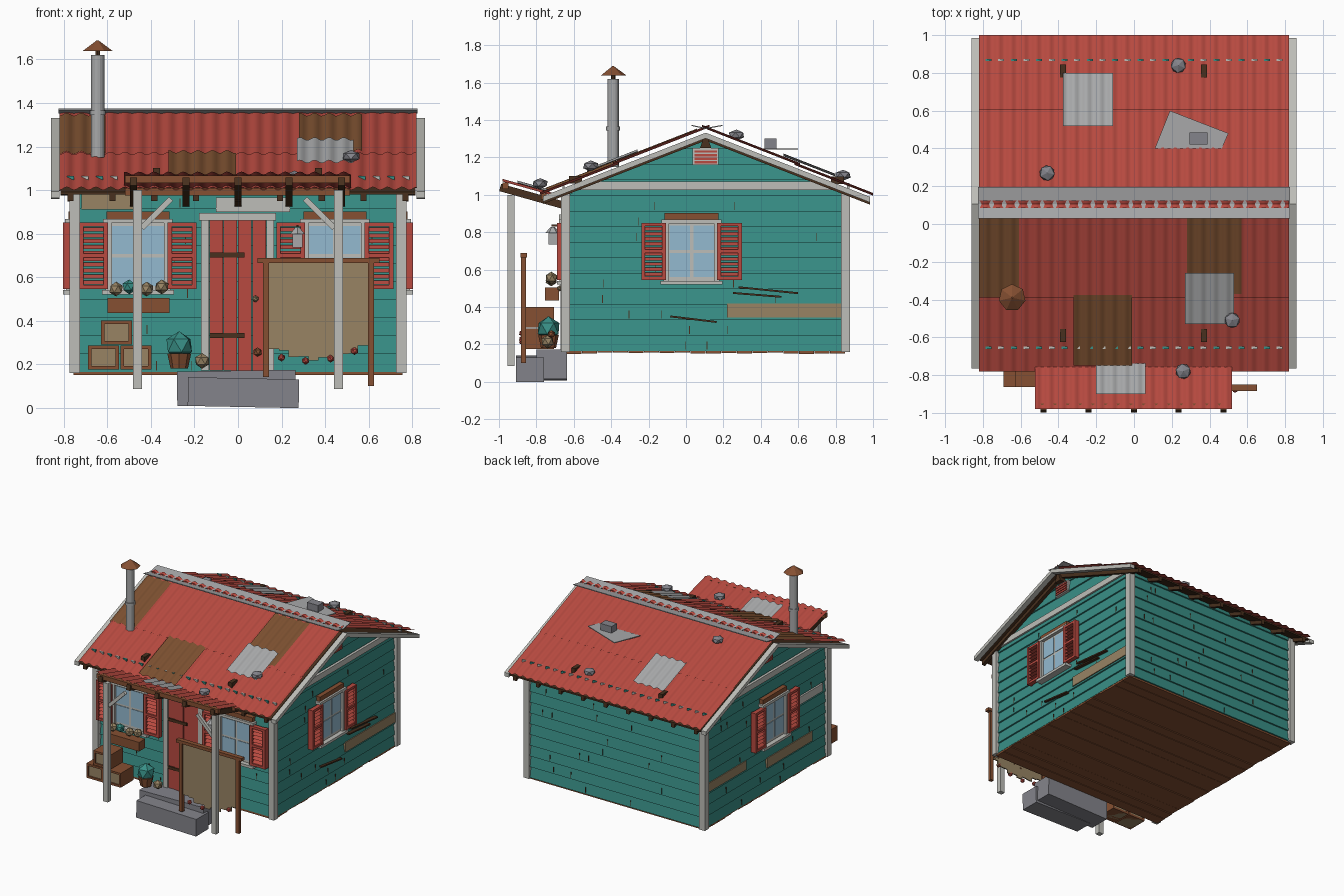
import bpy, bmesh, math, random
from mathutils import Vector, Matrix

if "Cube" in bpy.data.objects:
    bpy.data.objects.remove(bpy.data.objects["Cube"])
random.seed(4)

PALETTE = {"red_paint": (184, 74, 64), "teal_paint": (56, 143, 134), "white_wood": (190, 190, 184),
           "grey_stone": (132, 132, 139), "rust_brown": (124, 80, 48), "wood_brown": (134, 80, 50),
           "dark_timber": (72, 48, 30), "window_glass": (148, 186, 208), "tan_wood": (152, 132, 100),
           "galvanised_metal": (168, 169, 170)}
MATS, IDX = [], {}
for i, (n, c) in enumerate(PALETTE.items()):
    m = bpy.data.materials.new(n)
    m.diffuse_color = [((v / 255 + .055) / 1.055) ** 2.4 for v in c] + [1]
    m.use_nodes = True
    m.node_tree.nodes["Principled BSDF"].inputs["Base Color"].default_value = m.diffuse_color
    MATS.append(m)
    IDX[n] = i
RED, TEAL, WHITE, STONE, RUST, WOOD, DARK, GLASS, TAN, METAL = PALETTE

parts = {}
def bm_of(part):
    return parts.setdefault(part, bmesh.new())

def hexa(part, mat, bottom, top):
    """Six-sided solid from four bottom and four top corners."""
    bm = bm_of(part)
    v = [bm.verts.new(p) for p in list(bottom) + list(top)]
    quads = [(3, 2, 1, 0), (4, 5, 6, 7)] + [(i, (i + 1) % 4, (i + 1) % 4 + 4, i + 4) for i in range(4)]
    fs = [bm.faces.new([v[i] for i in q]) for q in quads]
    for f in fs:
        f.material_index = IDX[mat]
    bmesh.ops.recalc_face_normals(bm, faces=fs)

def box(part, mat, x0, x1, y0, y1, z0, z1, rot=None):
    c = Vector(((x0 + x1) / 2, (y0 + y1) / 2, (z0 + z1) / 2))
    R = Matrix.Rotation(rot[0], 3, rot[1]) if rot else Matrix.Identity(3)
    ring = [(x0, y0), (x1, y0), (x1, y1), (x0, y1)]
    lo, hi = ([c + R @ (Vector((x, y, z)) - c) for x, y in ring] for z in (z0, z1))
    hexa(part, mat, lo, hi)

def shape(part, mat, make, **kw):
    bm = bm_of(part)
    res = make(bm, **kw)
    for f in {f for v in res["verts"] for f in v.link_faces}:
        f.material_index = IDX[mat]

def ico(part, mat, loc, r, squash=1.0, sub=1):
    shape(part, mat, bmesh.ops.create_icosphere, subdivisions=sub, radius=r, matrix=Matrix.Translation(loc)
          @ Matrix.Rotation(random.random() * 3, 4, 'Z') @ Matrix.Diagonal((1, 1, squash, 1)))

def cone(part, mat, loc, r1, r2, h, seg):
    shape(part, mat, bmesh.ops.create_cone, cap_ends=True, segments=seg, radius1=r1, radius2=r2,
          depth=h, matrix=Matrix.Translation(loc))

# Wall-space helpers: u runs along the wall, d points outward
WALLS = {"front": lambda u, d, z: (u, -.63 - d, z), "back": lambda u, d, z: (u, .85 + d, z),
         "right": lambda u, d, z: (.745 + d, u, z), "left": lambda u, d, z: (-.745 - d, u, z)}

def board(part, mat, wall, lo, hi, z0, z1, d0, dlo, dhi):
    P = WALLS[wall]
    hexa(part, mat, [P(lo[0], d0, z0), P(lo[1], d0, z0), P(lo[1], dlo, z0), P(lo[0], dlo, z0)],
         [P(hi[0], d0, z1), P(hi[1], d0, z1), P(hi[1], dhi, z1), P(hi[0], dhi, z1)])

def wbox(part, mat, wall, u0, u1, d0, d1, z0, z1):
    board(part, mat, wall, (u0, u1), (u0, u1), z0, z1, d0, d1, d1)

RY, SL = .105, .39                                  # ridge position and roof slope
def roof_z(y):
    return 1.352 - SL * abs(y - RY)

# Lapped siding, clipped to the gable on the side walls
STEP = .083
for wall in WALLS:
    k = 0
    while True:
        z0 = .165 + k * STEP
        z1 = min(z0 + STEP, 1.31 if wall in ("left", "right") else 1.035)
        if z1 - z0 < .01:
            break
        if wall in ("front", "back"):
            lo = hi = (-.745, .745)
        else:
            lo, hi = ((max(-.63, RY - (1.318 - z) / SL), min(.85, RY + (1.318 - z) / SL)) for z in (z0, z1))
        board(wall + "_siding", TEAL, wall, lo, hi, z0, z1, -.02, .012, 0)
        if z1 < 1:
            for _ in range(2):                      # butt joints
                u = random.uniform(-.5, .7)
                wbox("siding_joints", DARK, wall, u, u + .004, 0, .011, z0 + .005, z0 + .05)
        k += 1

# Floor planks, corner posts and base trim
for i in range(18):
    y = -.64 + i * .083
    box("floor_planks", WOOD, -.755, .755, y, y + .08, .15 + random.random() * .008, .17)
for s in (-1, 1):
    for y in (-.667, .828):
        box("corner_posts", WHITE, s * .75 - .024, s * .75 + .024, y, y + .048, .16, 1.01)
for wall in ("left", "right"):
    board("gable_band", WHITE, wall, (-.58, .79), (-.47, .68), 1.025, 1.07, 0, .022, .022)
    # Gable vent
    wbox("gable_vent", WHITE, wall, .035, .175, 0, .022, 1.16, 1.25)
    for i in range(4):
        wbox("gable_vent", RED, wall, .045, .165, .022, .03, 1.168 + i * .019, 1.181 + i * .019)
    board("gable_peak_block", DARK, wall, (.075, .135), (.095, .115), 1.25, 1.31, 0, .06, .06)

# Windows with panes, lintel, sill and louvred shutters
def window(wall, c):
    n = wall + "_window"
    wbox(n, WHITE, wall, c - .145, c + .145, 0, .025, .535, .865)
    for a in (-1, 1):
        for z in (.56, .705):
            u = c + a * .064
            wbox(n, GLASS, wall, u - .055, u + .055, .025, .029, z, z + .13)
        wbox(n, WHITE, wall, c + a * .135 - .014, c + a * .135 + .014, .02, .045, .54, .85)
        u0 = c + a * .203 - .066
        u1, s = u0 + .132, wall + "_shutters"
        for u in (u0, u1 - .02):
            wbox(s, RED, wall, u, u + .02, .02, .06, .545, .85)
        for z in (.545, .69, .832):
            wbox(s, RED, wall, u0, u1, .025, .058, z, z + .018)
        for i in range(10):
            z = .567 + i * .027
            board(s, RED, wall, (u0 + .015, u1 - .015), (u0 + .015, u1 - .015), z, z + .018, .02, .055, .03)
    wbox(n, WHITE, wall, c - .16, c + .16, 0, .05, .848, .868)
    wbox(n, WOOD, wall, c - .145, c + .145, 0, .035, .868, .902)
    wbox(n, WHITE, wall, c - .165, c + .165, 0, .06, .52, .54)
for wall, c in (("front", -.46), ("front", .445), ("right", .03), ("left", .03)):
    window(wall, c)

# Patched and split boards
for wall, mat, u0, u1, z0, z1 in (("right", TAN, .22, .83, .345, .42), ("left", TAN, .35, .83, .43, .5),
        ("left", TAN, -.45, .1, .345, .42), ("left", WHITE, -.58, -.3, .68, .74),
        ("front", TAN, -.72, -.47, .91, .985), ("front", WHITE, -.1, .24, .9, .965)):
    wbox("patch_boards", mat, wall, u0, u1, 0, .018, z0, z1)
for u, z, w, a in ((.44, .49, .32, -.1), (.38, .465, .26, -.08), (.04, .335, .25, -.12)):
    box("board_cracks", DARK, .745, .775, u - w / 2, u + w / 2, z - .005, z + .005, (a, 'X'))

# Door
for i in range(4):
    wbox("door", RED, "front", -.132 + i * .066, -.07 + i * .066, 0, .03 + .004 * (i % 2), .17, .86)
for u in (-.17, .13):
    wbox("door_frame", WHITE, "front", u, u + .036, 0, .04, .17, .87)
wbox("door_frame", WHITE, "front", -.18, .175, 0, .05, .86, .895)
for z in (.32, .69):
    wbox("door_hinges", DARK, "front", -.13, .03, .03, .04, z, z + .022)
ico("door_knob", TAN, (.08, -.675, .5), .016)

# Corrugated roof sheets
def sheet(part, mat, x0, x1, y0, y1, zfun, off=0.0):
    bm, n = bm_of(part), max(8, round((x1 - x0) / .0112))
    rows = []
    for y in (y0, y1):
        xs = [x0 + (x1 - x0) * i / n for i in range(n + 1)]
        rows.append([bm.verts.new((x, y, zfun(y) + off + .007 * math.sin(x * 2 * math.pi / .067))) for x in xs])
    for i in range(n):
        f = bm.faces.new((rows[0][i], rows[0][i + 1], rows[1][i + 1], rows[1][i]))
        f.material_index, f.smooth = IDX[mat], True

sheet("front_roof_lower", RED, -.82, .82, -.78, -.36, roof_z)
sheet("front_roof_upper", RED, -.82, .82, -.39, RY + .02, lambda y: 1.36 + SL * (y - RY))
sheet("back_roof_lower", RED, -.82, .82, .58, 1.0, roof_z)
sheet("back_roof_upper", RED, -.82, .82, RY - .02, .61, lambda y: 1.36 - SL * (y - RY))
for mat, x0, x1, y0, y1, off in ((RUST, -.82, -.61, -.39, .06, .013), (RUST, .28, .57, -.37, .06, .013),
        (RUST, -.32, -.01, -.75, -.375, .012), (METAL, .27, .53, -.53, -.26, .026),
        (METAL, -.375, -.11, .52, .80, .024)):
    sheet("roof_patches", mat, x0, x1, y0, y1, roof_z, off)
for y in (-.655, .868):                             # wall plate showing between the ribs
    for i in range(24):
        x = -.77 + i * .067
        box("wall_plate_gaps", (TEAL, WHITE)[i % 2], x - .016, x + .016, y - .006, y + .006, roof_z(y) - .02, roof_z(y) + .009)

# Roof deck, rafters, barge boards and ridge flashing
def slope(part, mat, x0, x1, ya, yb, top, thick):
    ring = [(x0, ya), (x1, ya), (x1, yb), (x0, yb)]
    hexa(part, mat, [(x, y, roof_z(y) + top - thick) for x, y in ring], [(x, y, roof_z(y) + top) for x, y in ring])
for ya, yb in ((-.765, RY), (RY, .985)):
    slope("roof_deck", DARK, -.815, .815, ya, yb, -.022, .012)
    for i in range(9):
        x = -.77 + i * .1925
        slope("rafters", DARK, x - .014, x + .014, ya, yb, -.034, .028)
    for s in (-1, 1):
        slope("barge_boards", WHITE, s * .84 - .02, s * .84 + .02, ya, yb, -.02, .03)
for y0, y1 in ((.03, RY), (.195, RY)):
    hexa("ridge_flashing", METAL, [(-.825, y0, 1.368), (.825, y0, 1.368), (.825, y1, 1.352), (-.825, y1, 1.352)],
         [(-.825, y0, 1.374), (.825, y0, 1.374), (.825, y1, 1.358), (-.825, y1, 1.358)])
for x in (-.375, .37):
    for y in (-.59, .81):
        box("roof_cleats", DARK, x - .016, x + .016, y - .035, y + .035, roof_z(y) - .02, roof_z(y) + .02)

# Loose metal scrap and stones on the roof
scrap = [(.11, .40), (.465, .40), (.5, .48), (.19, .60)]
hexa("scrap_sheet", METAL, [(x, y, 1.243) for x, y in scrap], [(x, y, 1.249) for x, y in scrap])
box("scrap_block", STONE, .295, .39, .42, .485, 1.249, 1.30)
for x, y, z in ((-.46, .27, 1.32), (.235, .84, 1.105), (.52, -.51, 1.155), (.26, -.78, 1.06)):
    ico("roof_stones", STONE, (x, y, z), .045, .65)

# Stove pipe
cone("stove_pipe", METAL, (-.645, -.39, 1.385), .031, .031, .47, 16)
cone("stove_pipe", METAL, (-.645, -.39, 1.355), .037, .037, .02, 16)
cone("stove_pipe", DARK, (-.645, -.39, 1.63), .012, .012, .04, 6)
cone("pipe_cap", WOOD, (-.645, -.39, 1.663), .072, .004, .05, 7)

# Porch roof tilting back to the house
def porch_z(y):
    return 1.078 - .28 * (y + .98)
sheet("porch_roof", RED, -.525, .52, -.98, -.71, porch_z)
sheet("porch_patch", METAL, -.2, .06, -.9, -.73, porch_z, .013)
ang = -math.atan(.28)
for x in (-.48, -.24, 0, .235, .475):
    box("porch_rafters", DARK, x - .016, x + .016, -1.0, -.65, .972, 1.012, (ang, 'X'))
for y in (-.965, -.76):
    z = porch_z(y)
    box("porch_beams", WOOD, -.52, .515, y - .015, y + .015, z - .042, z - .008)
for s in (-1, 1):
    box("porch_posts", WHITE, s * .462 - .02, s * .462 + .02, -.955, -.918, .085, 1.0)
    box("porch_braces", WHITE, s * .375 - .095, s * .375 + .095, -.945, -.922, .88, .905, (s * math.radians(45), 'Y'))

# Stone steps
box("steps", STONE, -.23, .28, -.91, -.76, .003, .135, (.02, 'Y'))
box("steps", STONE, -.28, .265, -.8, -.637, .012, .17, (-.015, 'Y'))

# Window planter and potted plants
box("planter_box", WOOD, -.6, -.315, -.755, -.68, .435, .505)
for i, x in enumerate((-.56, -.5, -.42, -.35)):
    ico("planter_plants", TEAL if i == 1 else TAN, (x, -.72, .545 + .01 * (i % 2)), .034)
cone("plant_pot", WOOD, (-.27, -.735, .215), .04, .055, .07, 8)
ico("potted_bush", TEAL, (-.27, -.735, .285), .066)
ico("small_plants", TAN, (-.165, -.74, .215), .036)
ico("small_plants", WOOD, (.09, -.72, .255), .022)

# Crates
for x, z in ((-.69, .175), (-.54, .175), (-.63, .29)):
    box("crates", TAN, x + .008, x + .135, -.852, -.712, z, z + .105)
    for a, b, c, d in ((0, .143, 0, .016), (0, .143, .095, .11), (0, .016, 0, .11), (.127, .143, 0, .11)):
        box("crate_frames", WOOD, x + a, x + b, -.862, -.705, z + c, z + d)

# Hanging cloth screen with posts and beads
for x, z in ((.128, .14), (.612, .10)):
    box("screen_posts", WOOD, x - .014, x + .014, -.882, -.855, z, .675)
box("screen_rail", WOOD, .09, .65, -.885, -.85, .665, .688)
for i in range(10):
    x, lift = .142 + i * .0456, abs(i - 4.5) / 4.5
    z = .215 + .055 * lift ** 2 + .015 * (i % 2)
    box("cloth_screen", TAN, x, x + .0456, -.872, -.864, z, .668)
    for _ in range(3):
        u, w = x + random.uniform(.005, .035), random.uniform(.28, .62)
        box("cloth_spots", WOOD, u, u + .01, -.863, -.86, w, w + .01)
for x, z in ((.2, .23), (.31, .215), (.425, .225), (.535, .26)):
    ico("red_beads", RED, (x, -.876, z), .018)

# Lantern
box("lantern", METAL, .25, .296, -.735, -.69, .735, .8)
cone("lantern", METAL, (.273, -.712, .812), .04, .012, .03, 6)
box("lantern", DARK, .268, .278, -.72, -.63, .83, .84)

for name, bm in parts.items():
    me = bpy.data.meshes.new(name)
    bm.to_mesh(me)
    bm.free()
    for m in MATS:
        me.materials.append(m)
    bpy.context.collection.objects.link(bpy.data.objects.new(name, me))
